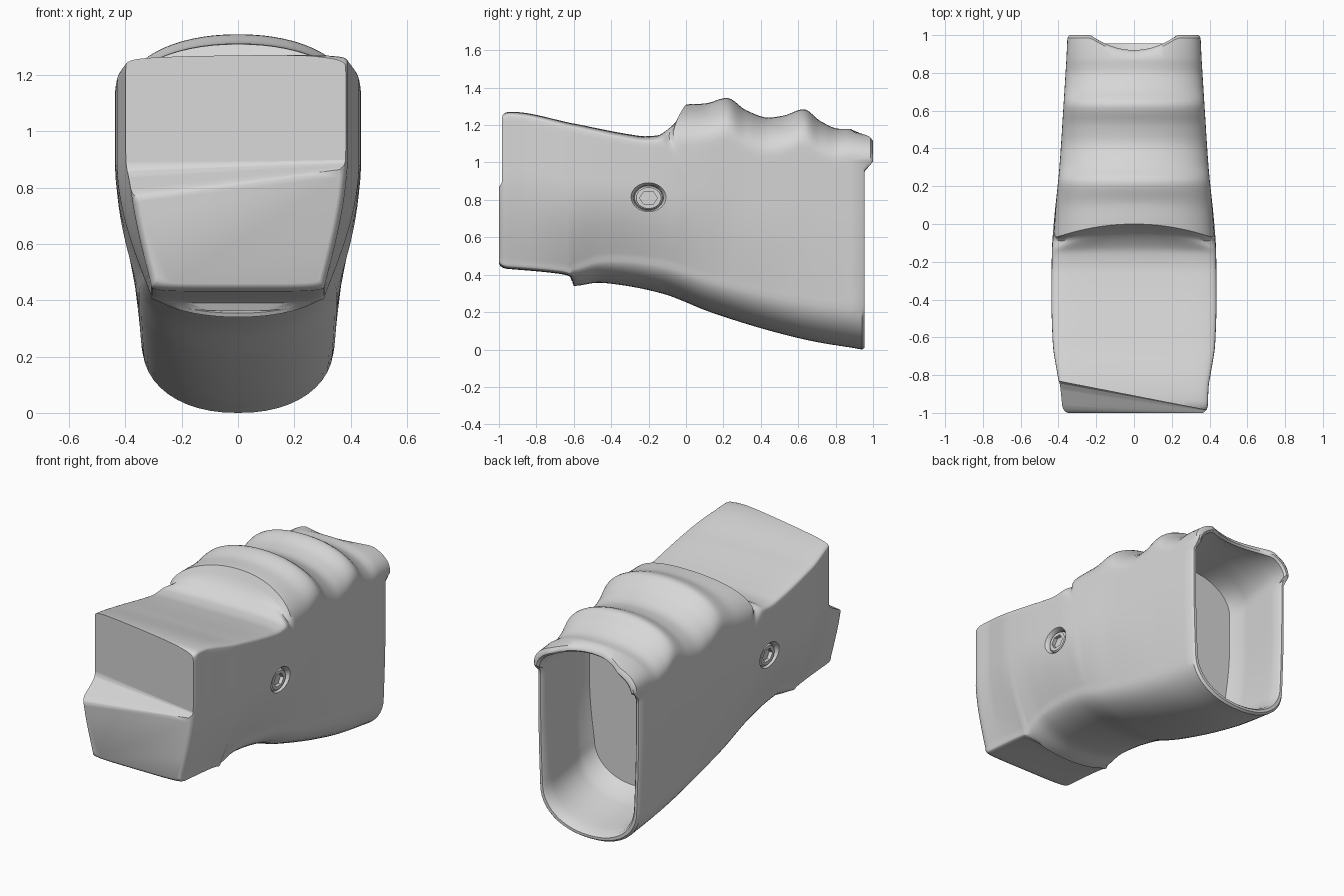
import bpy, bmesh, math

default = bpy.data.objects.get("Cube")
if default:
    bpy.data.objects.remove(default, do_unlink=True)

grey = bpy.data.materials.new("plain_grey")
grey.use_nodes = True
colour = (0.68, 0.68, 0.68, 1)
grey.diffuse_color = colour
grey.node_tree.nodes["Principled BSDF"].inputs["Base Color"].default_value = colour


def curve(points):
    """Monotone cubic through (y, value) points."""
    ys, vs = zip(*points)
    last = len(ys) - 1
    slopes = [(vs[i + 1] - vs[i]) / (ys[i + 1] - ys[i]) for i in range(last)]
    tangents = [slopes[0]]
    for a, b in zip(slopes, slopes[1:]):
        tangents.append(2 * a * b / (a + b) if a * b > 0 else 0)
    tangents.append(slopes[-1])

    def evaluate(y):
        y = min(max(y, ys[0]), ys[-1])
        i = 0
        while i < last - 1 and y > ys[i + 1]:
            i += 1
        h = ys[i + 1] - ys[i]
        t = (y - ys[i]) / h
        s = t * t * (3 - 2 * t)
        bend = tangents[i] * t * (1 - t) ** 2 - tangents[i + 1] * t * t * (1 - t)
        return vs[i] * (1 - s) + vs[i + 1] * s + h * bend
    return evaluate


# Shape of the grip along its length
top = curve([(-1, 1.258), (-.94, 1.271), (-.6, 1.208), (-.3, 1.15), (-.22, 1.14), (-.15, 1.145),
             (-.1, 1.17), (-.03, 1.24), (0, 1.31), (.1, 1.315), (.22, 1.345), (.32, 1.28),
             (.44, 1.24), (.52, 1.25), (.63, 1.285), (.72, 1.22), (.82, 1.18), (.9, 1.18),
             (1, 1.14)])
bottom = curve([(-1, .435), (-.68, .405), (-.62, .39), (-.6, .34), (-.47, .357), (-.35, .345),
                (-.13, .3), (.13, .2), (.45, .1), (.7, .04), (.95, 0)])
upper_width = curve([(-1, .39), (-.86, .395), (-.8, .405), (-.63, .43), (-.4, .437),
                     (-.15, .435), (0, .425), (.3, .395), (.6, .375), (1, .35)])
lower_width = curve([(-1, .31), (-.62, .31), (-.4, .33), (0, .355), (.4, .35), (1, .34)])
arch = curve([(-1, .05), (-.15, .06), (0, .22), (.6, .2), (1, .15)])
top_square = curve([(-1, 7), (-.15, 5), (0, 2.1), (.7, 2.1), (1, 2.5)])
belly = curve([(-1, .03), (-.62, .03), (-.6, .1), (0, .18), (1, .25)])
belly_square = curve([(-1, 5), (-.62, 4), (-.6, 2), (1, 2.2)])


def section(y, wall=0):
    """Closed outline of the grip at y, as (x, z) pairs."""
    high = min(1.145, top(y) - wall) if wall else top(y)
    low = bottom(y) + wall
    wide, narrow = upper_width(y) - wall, lower_width(y) - wall
    shoulder, hip = high - arch(y), low + belly(y)
    half = []
    for i in range(13):
        a = math.pi / 2 * i / 12
        p = 2 / belly_square(y)
        half.append((narrow * math.sin(a) ** p, hip - belly(y) * abs(math.cos(a)) ** p))
    for i in range(1, 24):
        t = i / 24
        swell = math.sin(min(1, t / .65) * math.pi / 2)
        half.append((narrow + (wide - narrow) * swell, hip + (shoulder - hip) * t))
    for i in range(17):
        a = math.pi / 2 * i / 16
        p = 2 / top_square(y)
        across = abs(math.cos(a)) ** p if i < 16 else 0
        half.append((wide * across, shoulder + arch(y) * math.sin(a) ** p))
    return half + [(-x, z) for x, z in half[-2:0:-1]]


def swept(x, y, z):
    """Curve the first finger ridge forward toward the sides."""
    weight = min(max((z - 1) / .15, 0), 1) * math.exp(-(y / .1) ** 2)
    return x, y - .045 * (x / .33) ** 2 * weight, z


def rear_edge(x, z):
    """Rear rim: flat below, raised lip above with a thumb notch."""
    lift = min(max((z - .975) / .02, 0), 1)
    notch = max(0, 1 - (x / .23) ** 2)
    return .955 + lift * (.045 - .08 * notch)


def finish(name, bm):
    bmesh.ops.recalc_face_normals(bm, faces=bm.faces)
    mesh = bpy.data.meshes.new(name)
    bm.to_mesh(mesh)
    bm.free()
    mesh.materials.append(grey)
    obj = bpy.data.objects.new(name, mesh)
    bpy.context.collection.objects.link(obj)
    return obj


def loft(name, rings):
    """Skin a list of equal point rings and cap both ends."""
    bm = bmesh.new()
    rows = [[bm.verts.new(p) for p in ring] for ring in rings]
    count = len(rows[0])
    for a, b in zip(rows, rows[1:]):
        for i in range(count):
            j = (i + 1) % count
            bm.faces.new((a[i], a[j], b[j], b[i]))
    bm.faces.new(rows[0])
    bm.faces.new(rows[-1])
    return finish(name, bm)


def activate(obj):
    bpy.ops.object.select_all(action='DESELECT')
    obj.select_set(True)
    bpy.context.view_layer.objects.active = obj


def carve(target, cutter):
    cutter.hide_render = True
    mod = target.modifiers.new("cut", 'BOOLEAN')
    mod.operation, mod.solver, mod.object = 'DIFFERENCE', 'EXACT', cutter
    activate(target)
    bpy.ops.object.modifier_apply(modifier=mod.name)
    bpy.data.objects.remove(cutter, do_unlink=True)


def smooth(obj, angle):
    activate(obj)
    bpy.ops.object.shade_smooth_by_angle(angle=math.radians(angle))


# Grip body: rounded front, outer skin, rear rim, then the hollow inside
rings = []
for y, inset in ((-1, .024), (-.993, .012), (-.978, .004)):
    rings.append([(x * (1 - inset / .39), y, z + (.85 - z) * inset / .42)
                  for x, z in section(y)])
rings += [[swept(x, y, z) for x, z in section(y)] for y in [-.96 + .02 * i for i in range(93)]]
for wall, back in ((0, .014), (.01, 0), (.025, 0), (.035, .012)):
    rings.append([(x, rear_edge(x, z) - back, z) for x, z in section(.955, wall)])
rings += [[(x, y, z) for x, z in section(y, .04)] for y in [.88 - .05 * i for i in range(7)]]
rings.append([(x, .5, z) for x, z in section(.5, .07)])
grip = loft("grip_body", rings)

# Slanted recess across the upper front face, with a soft shelf
recess = []
for x, deep, high, low in ((-.5, -.812, .88, .73), (.42, -.992, .9, .865)):
    recess.append([(x, -1.2, 1.4), (x, deep, 1.4)]
                  + [(x, deep + (-1.003 - deep) * (1 - math.cos(math.pi * t / 6)) / 2,
                      high + (low - high) * t / 6) for t in range(7)]
                  + [(x, -1.2, low)])
carve(grip, loft("front_cutter", recess))


def disc(y, z, across, tall, steps=32):
    """Ring of points in a plane across y."""
    return [(across * math.cos(math.tau * i / steps), y,
             z + tall * math.sin(math.tau * i / steps)) for i in range(steps)]


# Arched pocket under the front block
carve(grip, loft("pocket_cutter", [disc(-.609, .415, .25, .062), disc(-.42, .45, .14, .04)]))


# Recessed socket bolts on both sides
def side_ring(x, radius, hexagon=False, steps=36):
    ring = []
    for i in range(steps):
        a = math.tau * i / steps
        r = radius
        if hexagon:
            r *= math.cos(math.pi / 6) / math.cos(a % (math.pi / 3) - math.pi / 6)
        ring.append((x, -.2 + r * math.cos(a), .81 + .85 * r * math.sin(a)))
    return ring


for side, word in ((1, "left"), (-1, "right")):
    carve(grip, loft("bolt_cutter", [side_ring(side * x, r)
                                     for x, r in ((.395, .078), (.415, .08), (.46, .115))]))
    head = ((.385, .076, False), (.41, .076, False), (.42, .066, False),
            (.42, .048, True), (.398, .048, True))
    bolt = loft(word + "_bolt", [side_ring(side * x, r, h) for x, r, h in head])
    smooth(bolt, 35)

smooth(grip, 40)
